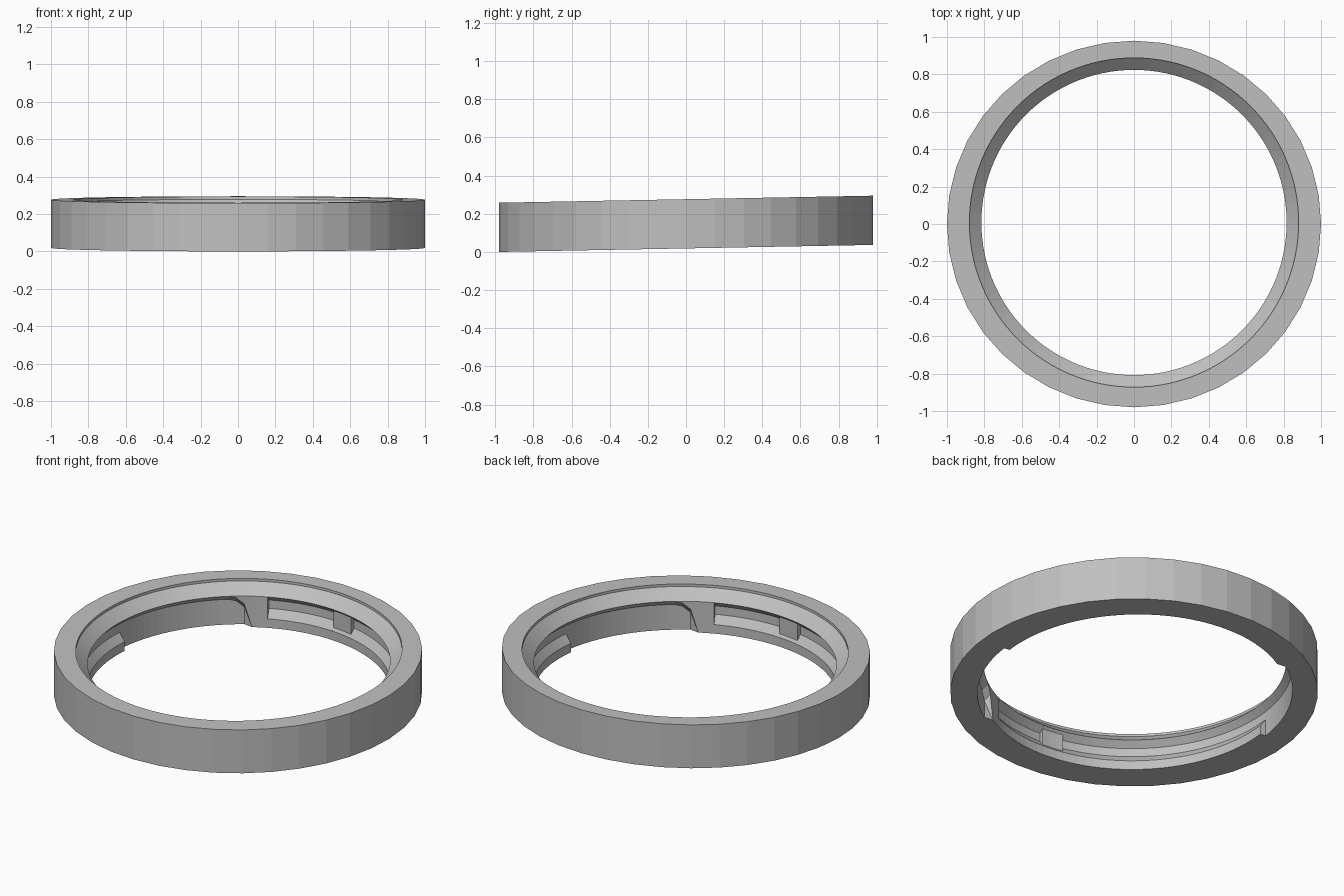
import bpy
import bmesh
from math import radians, cos, sin, sqrt

# Remove the default cube
cube = bpy.data.objects.get("Cube")
if cube:
    bpy.data.objects.remove(cube)

HEIGHT = 0.258                 # wall height
LIP, NECK, POCKET = 0.88, 0.816, 0.85   # bore radii
NECK_END = 0.108               # depth where the neck undercut meets the pocket
UNDERCUT = POCKET - NECK
STEP = 3                       # degrees between slices
FACET = 9                      # degrees per facet of the outer wall

# Grey finish
grey = bpy.data.materials.new("satin_grey")
grey.use_nodes = True
colour = (0.53, 0.53, 0.53, 1)
grey.diffuse_color = colour
grey.node_tree.nodes["Principled BSDF"].inputs["Base Color"].default_value = colour


def bore(kind, angle):
    """Lower bore points as (radius, depth below the top face)."""
    bottom = (NECK, HEIGHT)
    if kind == "groove":       # undercut, groove wall, sloped lug
        return [(NECK, NECK_END - UNDERCUT), (POCKET, NECK_END),
                (POCKET, 0.158), (NECK, 0.204), bottom]
    if kind == "block":        # small stop standing in the groove
        return [(NECK, 0.075), (0.828, 0.088), (0.828, 0.188), (NECK, 0.204), bottom]
    if kind == "solid":        # closed end of the groove
        return [bottom] * 5
    # Entry pocket, rounded at its closed end
    t = max(0, (129 - angle) / 9)
    d = NECK_END + (HEIGHT + UNDERCUT - NECK_END) * (1 - sqrt(1 - t * t))
    edge = min(HEIGHT, d)
    wall = min(POCKET, NECK + HEIGHT - (d - UNDERCUT))
    return [(NECK, min(HEIGHT, d - UNDERCUT)), (wall, edge)] + [(wall, HEIGHT)] * 3


def place(radius, depth, angle, outer=False):
    """Put a point on the ring; the whole ring is slightly sloped."""
    a = radians(angle)
    if outer:
        radius *= cos(radians(FACET / 2)) / cos(radians(angle % FACET - FACET / 2))
        x, y = radius * cos(a), 0.98 * radius * sin(a)
    else:
        x, y = radius * cos(a), radius * sin(a) + 0.008
    return x, y, 0.2765 + 0.0188 * y - depth


# Sections of one half turn: kind, start angle, end angle
sections = [("groove", -6, 78), ("block", 78, 87), ("groove", 87, 114),
            ("solid", 114, 120), ("pocket", 120, 174)]

bm = bmesh.new()
slices = []
for half in (0, 180):
    for kind, start, end in sections:
        for angle in range(start, end + 1, STEP):
            a = angle + half
            inner = [(LIP, 0), (LIP, 0.015), (NECK, 0.074)] + bore(kind, angle)
            points = [place(1, 0, a, True)]
            points += [place(r, d, a) for r, d in inner]
            points.append(place(1, HEIGHT, a, True))
            slices.append([bm.verts.new(p) for p in points])

# Bridge neighbouring slices into one closed ring
for s, left in enumerate(slices):
    right = slices[(s + 1) % len(slices)]
    for i in range(len(left)):
        j = (i + 1) % len(left)
        bm.faces.new((left[i], left[j], right[j], right[i]))
bmesh.ops.remove_doubles(bm, verts=bm.verts, dist=0.0002)
bmesh.ops.recalc_face_normals(bm, faces=bm.faces)

mesh = bpy.data.meshes.new("bayonet_ring")
bm.to_mesh(mesh)
bm.free()
mesh.materials.append(grey)
ring = bpy.data.objects.new("bayonet_ring", mesh)
bpy.context.collection.objects.link(ring)
